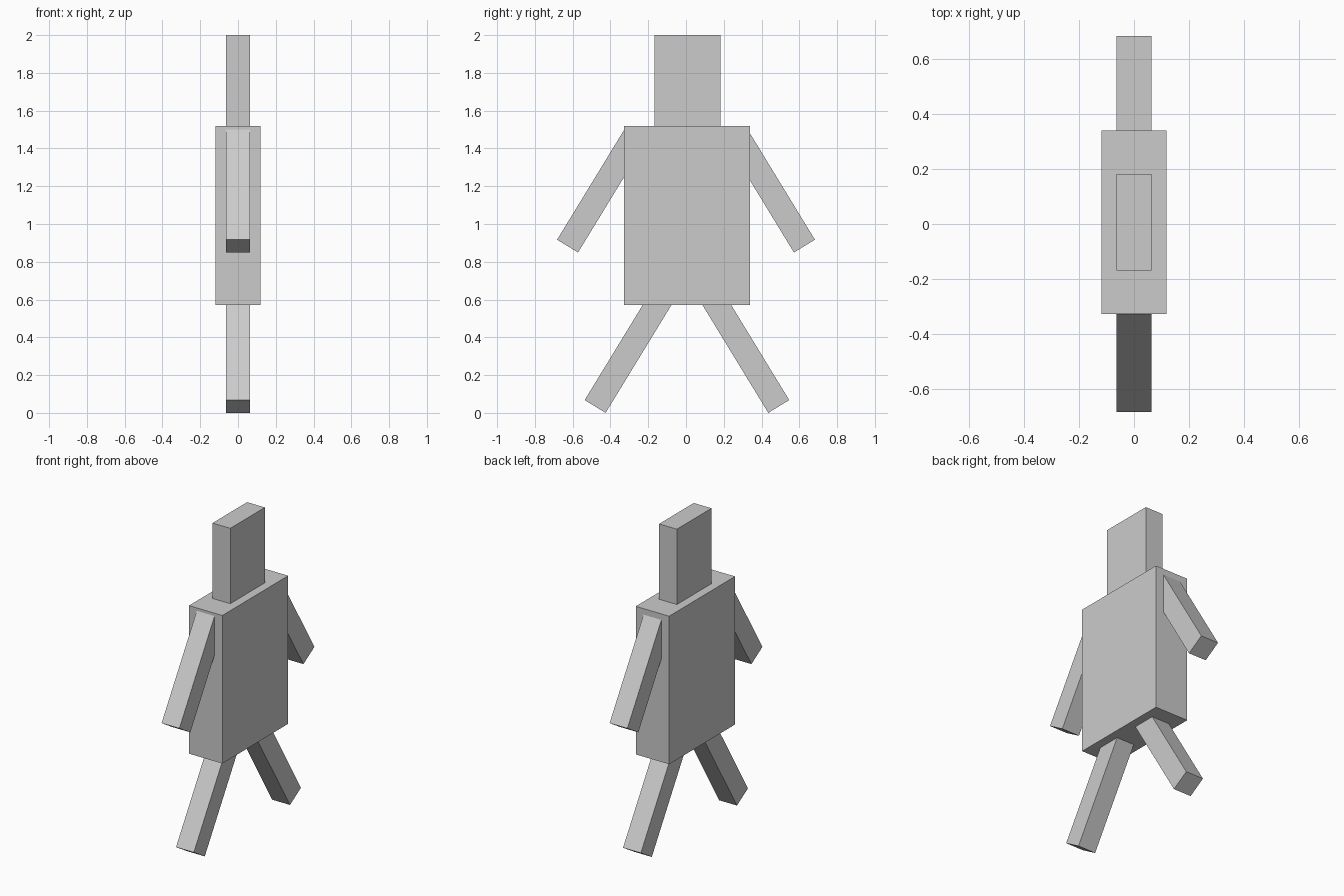
import bpy
import math
from mathutils import Vector

if "Cube" in bpy.data.objects:
    bpy.data.objects.remove(bpy.data.objects["Cube"])


def box(name, size, centre, tilt=0.0):
    """Flat-shaded box, tilted about the x axis."""
    bpy.ops.mesh.primitive_cube_add(size=1, location=centre, rotation=(tilt, 0, 0))
    ob = bpy.context.object
    ob.name = name
    ob.scale = size
    bpy.ops.object.transform_apply(location=False, rotation=True, scale=True)
    return ob


DEPTH = 0.126            # x thickness of head and limbs
TILT = math.radians(31.4)
LIMB_W, LIMB_L = 0.13, 0.69


def limb(name, side, end_y, end_z):
    """Splayed limb whose lower end face is centred at (end_y, end_z)."""
    up = Vector((0, -side * math.sin(TILT), math.cos(TILT)))
    centre = Vector((0, end_y, end_z)) + up * (LIMB_L / 2)
    box(name, (DEPTH, LIMB_W, LIMB_L), centre, side * TILT)


# Torso and head
box("torso", (0.236, 0.666, 0.947), (0, 0.006, 1.0445))
box("head", (DEPTH, 0.35, 0.483), (0, 0.007, 1.7585))

# Arms and legs, one pair on each side
for side, label in ((-1, "front"), (1, "back")):
    limb(label + "_arm", side, side * 0.627, 0.883)
    limb(label + "_leg", side, 0.005 + side * 0.486, 0.034)
